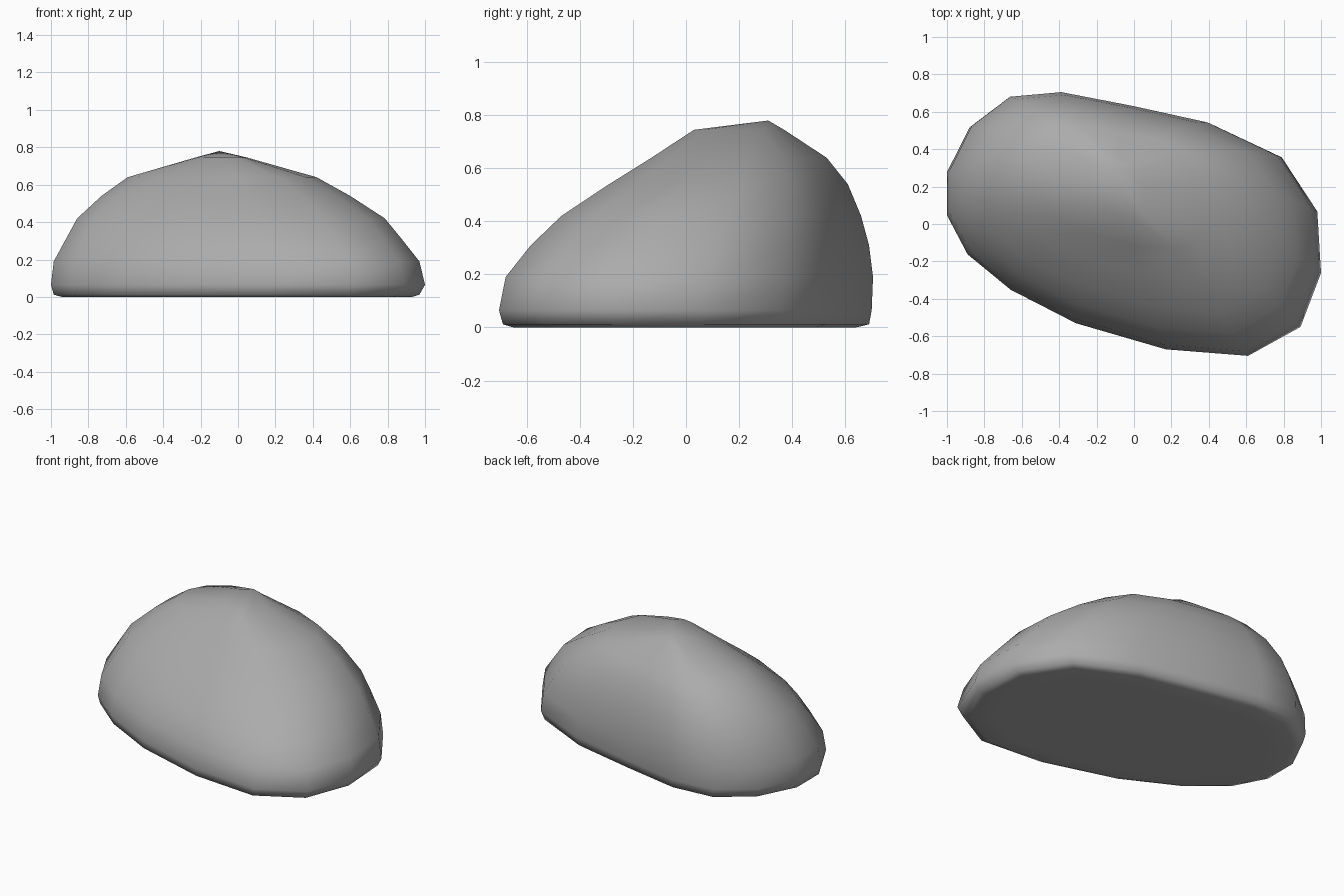
import bpy

if "Cube" in bpy.data.objects:
    bpy.data.objects.remove(bpy.data.objects["Cube"])

# Plan outline of the boulder at its widest level
OUTLINE = [(-1, .05), (-.89, -.16), (-.66, -.35), (-.31, -.53), (.17, -.67),
           (.61, -.705), (.89, -.55), (1, -.26), (.98, .07), (.79, .36),
           (.41, .54), (0, .63), (-.39, .705), (-.67, .68), (-.88, .52), (-1, .28)]

# Levels: z, x min, x max, y min, y max
LEVELS = [(0, -.80, .79, -.54, .52),
          (0, -.94, .93, -.65, .64),
          (.012, -.985, .97, -.69, .69),
          (.065, -1, 1, -.705, .70),
          (.19, -.985, .97, -.68, .705),
          (.31, -.92, .875, -.585, .69),
          (.42, -.86, .785, -.47, .66),
          (.54, -.73, .60, -.29, .61),
          (.64, -.59, .42, -.13, .53),
          (.745, -.23, .05, .03, .37)]


def remap(v, half, lo, hi):
    return lo + (v + half) / (2 * half) * (hi - lo)


# Stack the outline through the levels
n = len(OUTLINE)
verts, faces = [], []
for z, x0, x1, y0, y1 in LEVELS:
    verts += [(remap(x, 1, x0, x1), remap(y, .705, y0, y1), z) for x, y in OUTLINE]
for k in range(len(LEVELS) - 1):
    for i in range(n):
        j = (i + 1) % n
        faces.append((k * n + i, k * n + j, (k + 1) * n + j, (k + 1) * n + i))

# Flat underside and the off-centre peak
faces.append(tuple(reversed(range(n))))
peak = len(verts)
verts.append((-.1, .31, .78))
top = (len(LEVELS) - 1) * n
faces += [(top + i, top + (i + 1) % n, peak) for i in range(n)]

mesh = bpy.data.meshes.new("boulder")
mesh.from_pydata(verts, [], faces)
mesh.validate()
mesh.update()
boulder = bpy.data.objects.new("boulder", mesh)
bpy.context.collection.objects.link(boulder)
mesh.polygons.foreach_set("use_smooth", [True] * len(mesh.polygons))
mesh.update()

# Dark grey stone
stone = bpy.data.materials.new("stone")
stone.diffuse_color = (.41, .41, .41, 1)
stone.use_nodes = True
stone.node_tree.nodes["Principled BSDF"].inputs["Base Color"].default_value = stone.diffuse_color
mesh.materials.append(stone)
